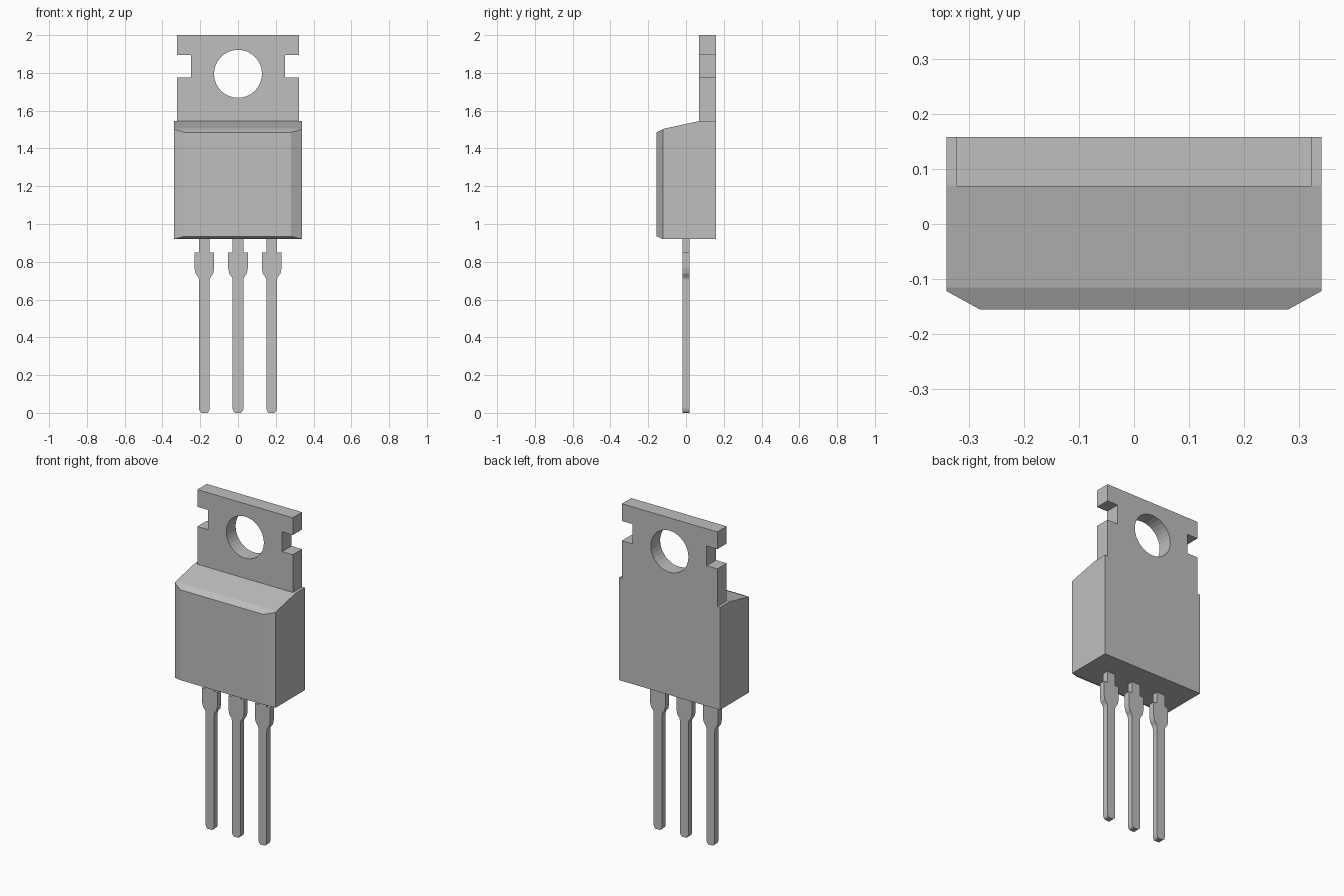
import bpy, bmesh
from math import sin, cos, pi, radians
from mathutils import Vector, Matrix

cube = bpy.data.objects.get("Cube")
if cube:
    bpy.data.objects.remove(cube, do_unlink=True)

grey = bpy.data.materials.new("grey")
grey.use_nodes = True
colour = (0.52, 0.52, 0.52, 1)
grey.diffuse_color = colour
grey.node_tree.nodes["Principled BSDF"].inputs["Base Color"].default_value = colour


def add_object(name, mesh):
    mesh.materials.clear()
    mesh.materials.append(grey)
    obj = bpy.data.objects.new(name, mesh)
    bpy.context.collection.objects.link(obj)
    return obj


def mirrored(half):
    """Close an outline from its +x half."""
    return half + [(-x, z) for x, z in reversed(half)]


def plate(name, outlines, y_front, y_back):
    """Flat plate facing -y; outlines after the first become holes."""
    curve = bpy.data.curves.new(name, "CURVE")
    curve.dimensions = "2D"
    curve.fill_mode = "BOTH"
    curve.extrude = (y_back - y_front) / 2
    for outline in outlines:
        spline = curve.splines.new("POLY")
        spline.points.add(len(outline) - 1)
        for point, (x, z) in zip(spline.points, outline):
            point.co = (x, z, 0, 1)
        spline.use_cyclic_u = True
    helper = bpy.data.objects.new(name + "_curve", curve)
    bpy.context.collection.objects.link(helper)
    bpy.context.view_layer.update()
    mesh = bpy.data.meshes.new_from_object(
        helper.evaluated_get(bpy.context.evaluated_depsgraph_get()))
    bpy.data.objects.remove(helper, do_unlink=True)
    mesh.transform(Matrix.Translation((0, (y_front + y_back) / 2, 0))
                   @ Matrix.Rotation(radians(90), 4, "X"))
    bm = bmesh.new()
    bm.from_mesh(mesh)
    bmesh.ops.remove_doubles(bm, verts=bm.verts, dist=1e-4)
    bmesh.ops.recalc_face_normals(bm, faces=bm.faces)
    for face in bm.faces:
        face.smooth = False
    bm.to_mesh(mesh)
    bm.free()
    return add_object(name, mesh)


# Moulded body: prism with chamfered front corners, trimmed by sloping planes
bottom, top, back = 0.92, 1.545, 0.158
section = mirrored([(0.34, back), (0.34, -0.122), (0.28, -0.155)])
bm = bmesh.new()
base = bm.faces.new([bm.verts.new((x, y, bottom)) for x, y in section])
side = bmesh.ops.extrude_face_region(bm, geom=[base])["geom"]
bmesh.ops.translate(bm, vec=(0, 0, top - bottom),
                    verts=[g for g in side if isinstance(g, bmesh.types.BMVert)])
cuts = [((0.07, top), (-0.115, 1.505)),
        ((-0.115, 1.505), (-0.155, 1.485)),
        ((-0.155, 0.935), (-0.122, bottom))]
for (y0, z0), (y1, z1) in cuts:
    cut = bmesh.ops.bisect_plane(
        bm, geom=bm.verts[:] + bm.edges[:] + bm.faces[:], dist=1e-5,
        plane_co=(0, y0, z0), plane_no=Vector((0, z1 - z0, y0 - y1)).normalized()
        * (1 if z0 > 1 else -1) * (1 if z0 > 1 else -1), clear_outer=True)
    bmesh.ops.holes_fill(bm, edges=[e for e in bm.edges if e.is_boundary])
bmesh.ops.recalc_face_normals(bm, faces=bm.faces)
mesh = bpy.data.meshes.new("body")
bm.to_mesh(mesh)
bm.free()
add_object("body", mesh)

# Mounting tab with side notches and a round hole
tab = mirrored([(0.322, top), (0.322, 1.775), (0.25, 1.775), (0.25, 1.895),
                (0.322, 1.895), (0.322, 2)])
hole = [(0.127 * cos(a * pi / 16), 1.795 + 0.127 * sin(a * pi / 16)) for a in range(32)]
plate("mounting_tab", [tab, hole], 0.068, back)

# Three pins with wide shoulders and rounded tips
pin = [(0.015, 0), (0.024, 0.008), (0.028, 0.022), (0.028, 0.705), (0.032, 0.718),
       (0.046, 0.737), (0.052, 0.765), (0.052, 0.85), (0.028, 0.85), (0.028, bottom)]
for name, x in (("right_pin", -0.178), ("middle_pin", 0), ("left_pin", 0.178)):
    plate(name, [[(px + x, z) for px, z in mirrored(pin)]], -0.018, 0.018)
